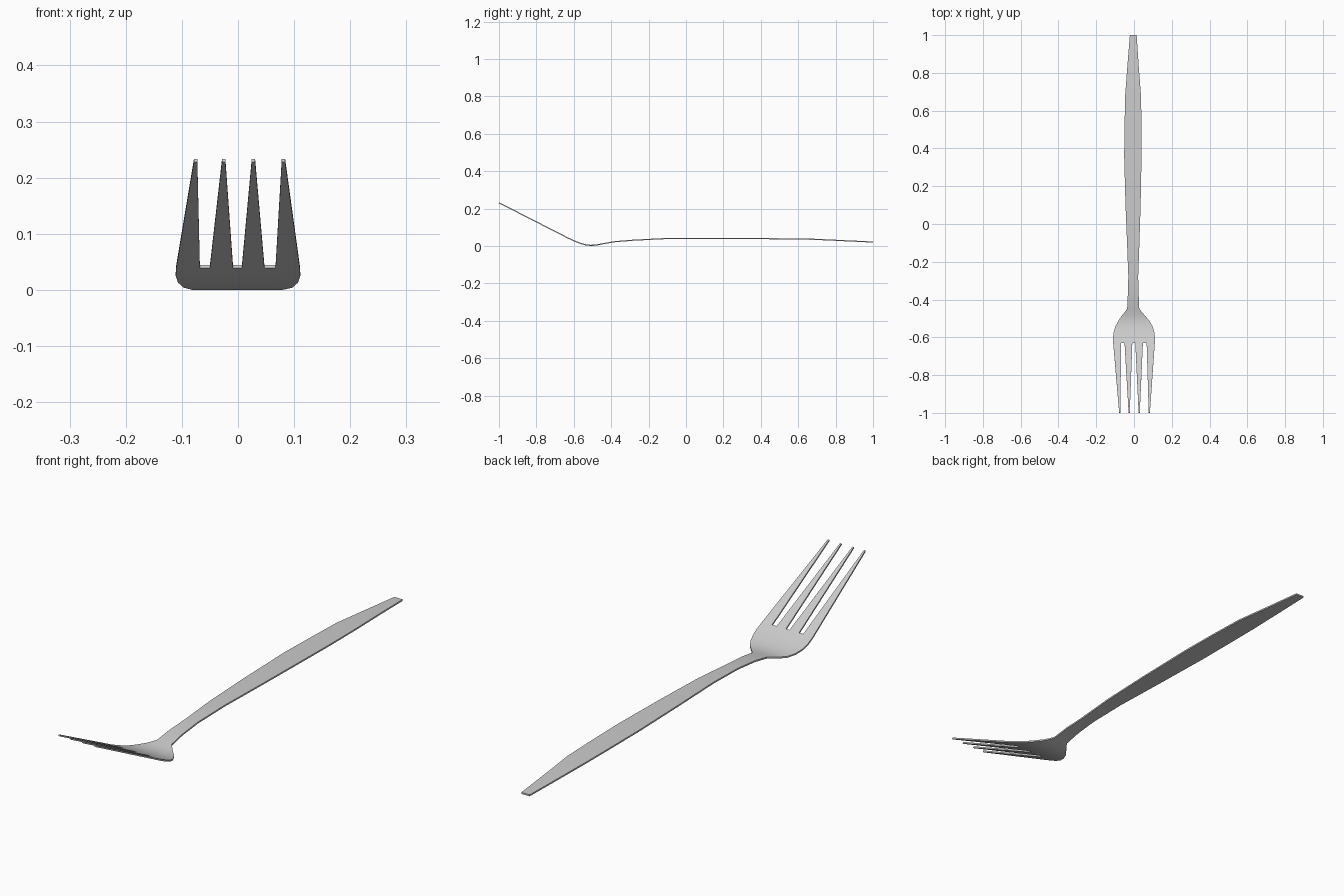
import bpy, bmesh

if "Cube" in bpy.data.objects:
    bpy.data.objects.remove(bpy.data.objects["Cube"])

# Side profile (y, z) of the fork's mid-surface
PROFILE = [(-1, .231), (-.63, .042), (-.60, .028), (-.57, .016), (-.54, .007), (-.51, .0032),
           (-.48, .005), (-.45, .011), (-.38, .023), (-.28, .031), (-.12, .039), (.10, .040),
           (.36, .040), (.52, .038), (.68, .036), (.85, .028), (1, .021)]

# Plan outline (y, centre x, half width) from tine roots to handle end
OUTLINE = [(-.63, 0, .110), (-.60, 0, .111), (-.57, 0, .107), (-.54, 0, .097), (-.51, -.001, .081),
           (-.48, -.003, .056), (-.45, -.004, .032), (-.38, -.004, .029), (-.28, -.004, .026),
           (-.12, -.004, .032), (.10, -.005, .040), (.36, -.006, .046), (.52, -.005, .045),
           (.68, -.005, .042), (.85, -.005, .029), (1, -.004, .018)]

# Tine root edges across the head, and the tip centres
ROOTS = [-.110, -.068, -.050, -.009, .007, .047, .067, .110]
TIPS = [-.0755, -.0255, .0275, .081]


def height(y):
    for (y0, z0), (y1, z1) in zip(PROFILE, PROFILE[1:]):
        if y0 <= y <= y1:
            return z0 + (z1 - z0) * (y - y0) / (y1 - y0)


bm = bmesh.new()

# Head and handle sheet
rows = [[bm.verts.new((cx + r / .110 * w, y, height(y))) for r in ROOTS] for y, cx, w in OUTLINE]
for a, b in zip(rows, rows[1:]):
    for i in range(len(ROOTS) - 1):
        bm.faces.new((a[i], a[i + 1], b[i + 1], b[i]))

# Four tapering tines
for i, x in enumerate(TIPS):
    left = bm.verts.new((x - .003, -1, height(-1)))
    right = bm.verts.new((x + .003, -1, height(-1)))
    bm.faces.new((left, right, rows[0][2 * i + 1], rows[0][2 * i]))

mesh = bpy.data.meshes.new("fork")
bm.to_mesh(mesh)
bm.free()
fork = bpy.data.objects.new("fork", mesh)
bpy.context.collection.objects.link(fork)

# Sheet thickness
solid = fork.modifiers.new("thickness", 'SOLIDIFY')
solid.thickness = .006
solid.offset = 0
bpy.context.view_layer.objects.active = fork
fork.select_set(True)
bpy.ops.object.modifier_apply(modifier=solid.name)
bpy.ops.object.shade_smooth_by_angle(angle=.6)
